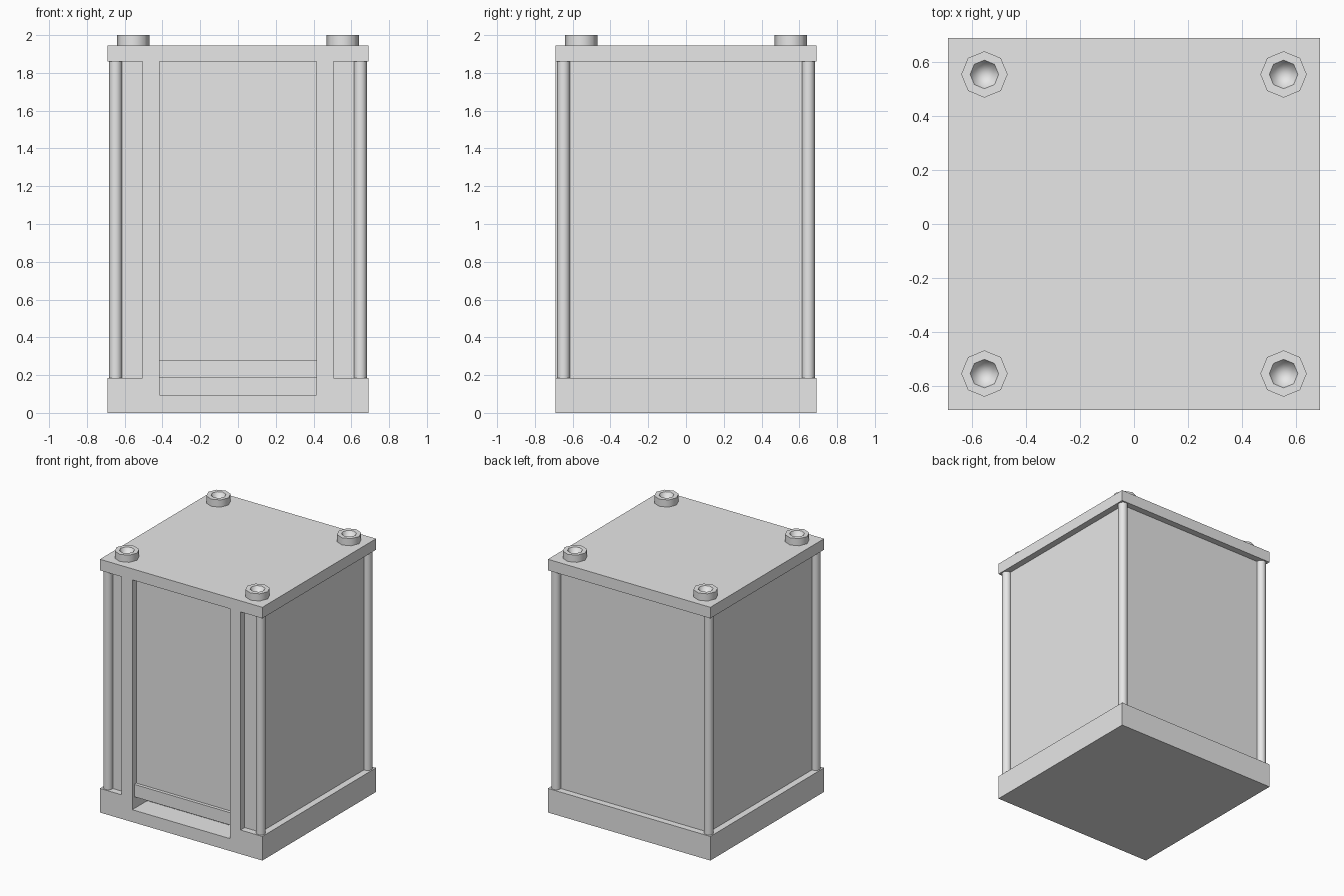
import bpy, bmesh, math

if "Cube" in bpy.data.objects:
    bpy.data.objects.remove(bpy.data.objects["Cube"])

grey = bpy.data.materials.new("light_grey")
grey.diffuse_color = (0.8, 0.8, 0.8, 1)
grey.use_nodes = True
grey.node_tree.nodes["Principled BSDF"].inputs["Base Color"].default_value = grey.diffuse_color


def finish(name, bm, smooth=False):
    bmesh.ops.recalc_face_normals(bm, faces=bm.faces)
    me = bpy.data.meshes.new(name)
    bm.to_mesh(me)
    bm.free()
    me.materials.append(grey)
    ob = bpy.data.objects.new(name, me)
    bpy.context.collection.objects.link(ob)
    if smooth:
        bpy.ops.object.select_all(action='DESELECT')
        ob.select_set(True)
        bpy.context.view_layer.objects.active = ob
        bpy.ops.object.shade_smooth_by_angle(angle=math.radians(50))
    return ob


def box(name, x, y, z):
    """Box from (min, max) pairs."""
    bm = bmesh.new()
    bmesh.ops.create_cube(bm, size=1)
    for v in bm.verts:
        v.co = [(a + b) / 2 + c * (b - a) for (a, b), c in zip((x, y, z), v.co)]
    return finish(name, bm)


def lathe(name, cx, cy, profile, sides):
    """Revolve (radius, z) points around a vertical axis."""
    bm = bmesh.new()
    pts = [bm.verts.new((cx + r, cy, z)) for r, z in profile]
    edges = [bm.edges.new(p) for p in zip(pts, pts[1:])]
    bmesh.ops.spin(bm, geom=pts + edges, cent=(cx, cy, 0), axis=(0, 0, 1),
                   angle=math.tau, steps=sides, use_duplicate=False)
    bmesh.ops.remove_doubles(bm, verts=bm.verts, dist=1e-4)
    return finish(name, bm, True)


W = 0.69            # half width of base and roof
WALL = 0.64         # half width of the cabin
BASE, CEIL, ROOF = 0.185, 1.86, 1.945
DOOR = 0.415        # half width of the doorway

# Base with a step recess cut into the front
base = box("base", (-W, W), (-W, W), (0, BASE))
cutter = box("step_cutter", (-DOOR, DOOR), (-W - 0.1, -0.51), (0.095, BASE + 0.1))
cutter.hide_render = True
cutter.hide_viewport = True
cut = base.modifiers.new("step_recess", 'BOOLEAN')
cut.operation, cut.solver, cut.object = 'DIFFERENCE', 'EXACT', cutter

# Cabin walls, roof and door
box("cabin", (-WALL, WALL), (-WALL, WALL), (BASE, CEIL))
box("roof", (-W, W), (-W, W), (CEIL, ROOF))
box("door_kick_plate", (-DOOR, DOOR), (-0.665, -WALL), (BASE, 0.28))

for side in (-1, 1):
    # Door frame columns, flush with base and roof
    xs = sorted((side * DOOR, side * 0.505))
    box("door_column", xs, (-W, -WALL), (BASE, CEIL))
    for end in (-1, 1):
        # Round corner posts and the hollow roof sockets
        lathe("corner_post", side * 0.648, end * 0.648,
              [(0.034, BASE), (0.034, CEIL)], 16)
        lathe("roof_socket", side * 0.555, end * 0.555,
              [(0.086, ROOF), (0.086, 2.0), (0.053, 2.0),
               (0.036, 1.968), (0, 1.952)], 8)
